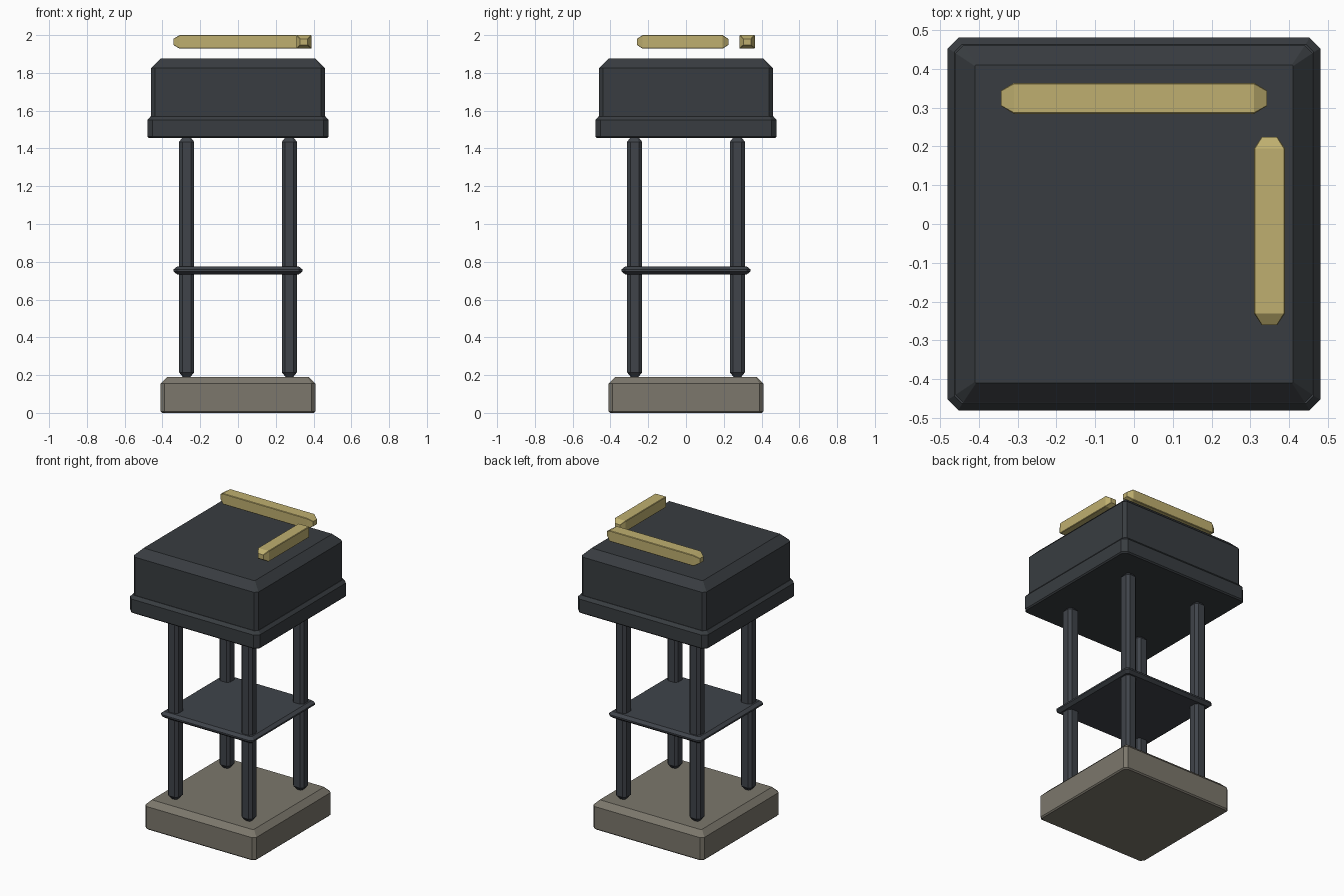
import bpy
import bmesh
from mathutils import Matrix
from math import pi

if "Cube" in bpy.data.objects:
    bpy.data.objects.remove(bpy.data.objects["Cube"])


def material(name, rgb):
    m = bpy.data.materials.new(name)
    m.diffuse_color = (*rgb, 1)
    m.use_nodes = True
    m.node_tree.nodes["Principled BSDF"].inputs["Base Color"].default_value = m.diffuse_color
    return m


STONE = material("stone", (0.20, 0.185, 0.15))
METAL = material("dark_metal", (0.05, 0.057, 0.068))
HOOD = material("dark_hood", (0.04, 0.046, 0.052))
BRASS = material("brass", (0.52, 0.43, 0.16))


def loft(name, rings, mat, loc=(0, 0, 0), rot=None):
    """Block with chamfered corners; each ring is (half x, half y, corner, z)."""
    bm = bmesh.new()
    loops = []
    for hx, hy, c, z in rings:
        pts = [(hx, c - hy), (hx, hy - c), (hx - c, hy), (c - hx, hy),
               (-hx, hy - c), (-hx, c - hy), (c - hx, -hy), (hx - c, -hy)]
        loops.append([bm.verts.new((x, y, z)) for x, y in pts])
    for a, b in zip(loops, loops[1:]):
        for i in range(8):
            j = (i + 1) % 8
            bm.faces.new((a[i], a[j], b[j], b[i]))
    bm.faces.new(loops[0][::-1])
    bm.faces.new(loops[-1])
    if rot:
        bmesh.ops.transform(bm, matrix=rot, verts=bm.verts)
    bmesh.ops.recalc_face_normals(bm, faces=bm.faces)
    me = bpy.data.meshes.new(name)
    bm.to_mesh(me)
    bm.free()
    me.materials.append(mat)
    ob = bpy.data.objects.new(name, me)
    ob.location = loc
    bpy.context.collection.objects.link(ob)
    return ob


def tapered_bar(name, length, hx, hy, corner, end, mat, loc, rot=None):
    """Long bar along z whose two ends taper to a smaller flat."""
    h = length / 2
    tip = (hx - 0.02, hy - 0.02, corner * 0.5)
    loft(name, [(*tip, -h), (hx, hy, corner, end - h),
                (hx, hy, corner, h - end), (*tip, h)], mat, loc, rot)


# Stone foot
loft("base", [(0.402, 0.402, 0.02, 0), (0.41, 0.41, 0.02, 0.008),
              (0.41, 0.41, 0.02, 0.155), (0.375, 0.375, 0.008, 0.19)], STONE)

# Four posts
for sx in (-1, 1):
    for sy in (-1, 1):
        side = ("front" if sy < 0 else "back") + ("_left" if sx < 0 else "_right")
        tapered_bar(side + "_post", 1.27, 0.04, 0.04, 0.017, 0.025, METAL,
                    (sx * 0.272, sy * 0.272, 0.825))

# Thin middle shelf with a pointed rim
loft("shelf", [(0.322, 0.322, 0.01, 0.733), (0.342, 0.342, 0.02, 0.749),
               (0.342, 0.342, 0.02, 0.759), (0.322, 0.322, 0.01, 0.775)], METAL)

# Hood: lower rim and upper box
loft("hood_rim", [(0.472, 0.472, 0.025, 1.455), (0.48, 0.48, 0.028, 1.463),
                  (0.48, 0.48, 0.028, 1.55), (0.463, 0.463, 0.02, 1.57)], HOOD)
loft("hood_box", [(0.45, 0.45, 0.02, 1.545), (0.46, 0.46, 0.02, 1.57),
                  (0.46, 0.46, 0.02, 1.825), (0.41, 0.41, 0.003, 1.875)], HOOD)

# Two brass bars floating above the hood
tapered_bar("back_top_bar", 0.685, 0.036, 0.04, 0.003, 0.033, BRASS,
            (0, 0.324, 1.964), Matrix.Rotation(pi / 2, 4, 'Y'))
tapered_bar("right_top_bar", 0.485, 0.04, 0.036, 0.003, 0.03, BRASS,
            (0.349, -0.018, 1.964), Matrix.Rotation(pi / 2, 4, 'X'))
